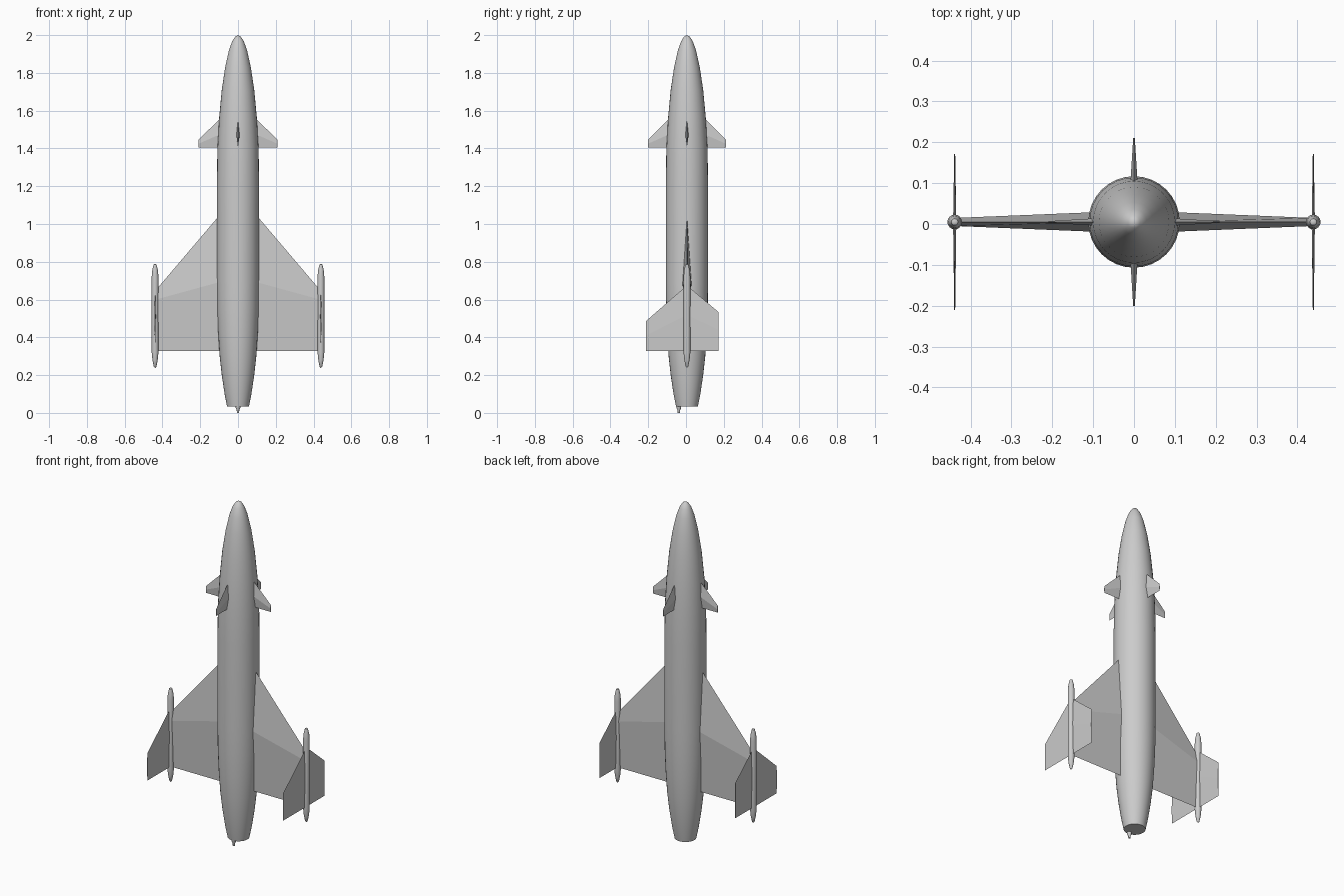
import bpy, bmesh, math
from mathutils import Matrix, Vector

if "Cube" in bpy.data.objects:
    bpy.data.objects.remove(bpy.data.objects["Cube"])

CY = 0.005        # centre line of the craft in y
POD_X = 0.439     # wing-tip pod position


def finish(name, bm, smooth=None):
    bmesh.ops.recalc_face_normals(bm, faces=bm.faces)
    me = bpy.data.meshes.new(name)
    bm.to_mesh(me)
    bm.free()
    ob = bpy.data.objects.new(name, me)
    bpy.context.collection.objects.link(ob)
    if smooth:
        bpy.ops.object.select_all(action='DESELECT')
        ob.select_set(True)
        bpy.context.view_layer.objects.active = ob
        bpy.ops.object.shade_smooth_by_angle(angle=math.radians(smooth))
    return ob


def lathe(name, profile, x, y, sides, smooth=40):
    """Revolve (radius, z) points around a vertical axis."""
    bm = bmesh.new()
    rings = []
    for r, z in profile:
        n = 1 if r == 0 else sides
        rings.append([bm.verts.new((x + r * math.cos(math.tau * i / sides),
                                    y + r * math.sin(math.tau * i / sides), z))
                      for i in range(n)])
    for a, b in zip(rings, rings[1:]):
        for i in range(sides):
            j = (i + 1) % sides
            quad = [a[i % len(a)], a[j % len(a)], b[j % len(b)], b[i % len(b)]]
            bm.faces.new(list(dict.fromkeys(quad)))
    for ring in (rings[0], rings[-1]):
        if len(ring) > 1:
            bm.faces.new(ring)
    return finish(name, bm, smooth)


def blade(name, root, tip, angle, origin):
    """Diamond-section fin; root and tip are (span, z_lead, z_ridge, z_trail, half_thickness)."""
    bm = bmesh.new()
    ends = []
    for s, lead, ridge, trail, t in (root, tip):
        ends.append([bm.verts.new(p) for p in
                     ((s, 0, lead), (s, t, ridge), (s, 0, trail), (s, -t, ridge))])
    a, b = ends
    for i in range(4):
        j = (i + 1) % 4
        bm.faces.new((a[i], a[j], b[j], b[i]))
    bm.faces.new(a)
    bm.faces.new(b)
    bm.transform(Matrix.Translation(Vector(origin)) @ Matrix.Rotation(math.radians(angle), 4, 'Z'))
    return finish(name, bm)


# Fuselage: pointed nose, parallel middle, tapered tail with flat end
lathe("fuselage", [(0.058, 0.035), (0.071, 0.1), (0.086, 0.2), (0.097, 0.3), (0.105, 0.42),
                   (0.110, 0.55), (0.112, 0.7), (0.112, 1.2), (0.109, 1.4), (0.100, 1.56),
                   (0.086, 1.71), (0.068, 1.83), (0.048, 1.92), (0.031, 1.967),
                   (0.015, 1.992), (0, 2.0)], 0, CY, 32)

# Small exhaust nub below the tail
lathe("exhaust_nub", [(0.006, 0), (0.007, 0.015), (0.012, 0.025), (0.013, 0.05)], 0, -0.038, 12)

# Four nose canards
for i in range(4):
    blade(f"canard_{i + 1}", (0.06, 1.592, 1.49, 1.405, 0.011),
          (0.209 if i % 2 == 0 else 0.206, 1.446, 1.425, 1.405, 0.002), 90 * i, (0, CY, 0))

for side, label, ang in ((1, "right", 0), (-1, "left", 180)):
    # Main wing
    blade(f"wing_{label}", (0.07, 1.079, 0.70, 0.328, 0.025),
          (0.435, 0.65, 0.60, 0.328, 0.010), ang, (0, CY, 0))
    # Wing-tip pod
    lathe(f"tip_pod_{label}", [(0, 0.238), (0.007, 0.245), (0.014, 0.28), (0.018, 0.32),
                               (0.018, 0.72), (0.015, 0.755), (0.008, 0.785), (0, 0.79)],
          side * POD_X, CY, 16)
    # Tip fins: short one to the back, longer one to the front
    blade(f"tip_fin_back_{label}", (0.0, 0.675, 0.52, 0.328, 0.004),
          (0.167, 0.534, 0.44, 0.328, 0.0012), 90, (side * POD_X, CY, 0))
    blade(f"tip_fin_front_{label}", (0.0, 0.675, 0.52, 0.328, 0.004),
          (0.216, 0.487, 0.41, 0.328, 0.0012), -90, (side * POD_X, CY, 0))
